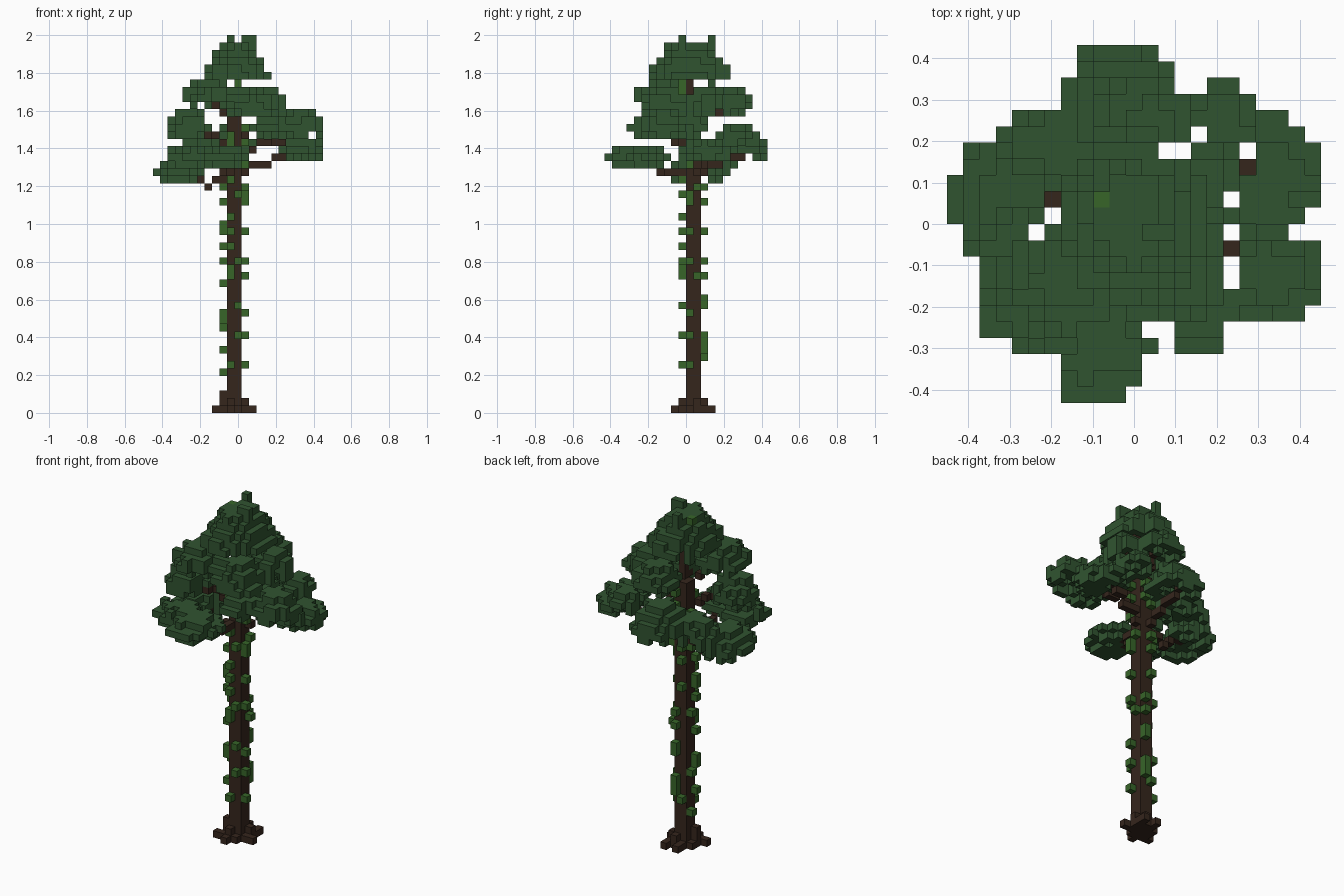
import bpy
import bmesh
import random
from mathutils import Vector

random.seed(7)
V = 2 / 51  # edge of one cube

if "Cube" in bpy.data.objects:
    bpy.data.objects.remove(bpy.data.objects["Cube"], do_unlink=True)


def material(name, rgb):
    m = bpy.data.materials.new(name)
    m.use_nodes = True
    m.diffuse_color = (*rgb, 1)
    bsdf = m.node_tree.nodes["Principled BSDF"]
    bsdf.inputs["Base Color"].default_value = (*rgb, 1)
    bsdf.inputs["Roughness"].default_value = 0.9
    return m


BARK = material("dark brown bark", (0.036, 0.019, 0.012))
LEAF = material("dark green leaf", (0.03, 0.088, 0.03))
VINE = material("bright green vine", (0.038, 0.13, 0.022))

filled = set()   # every occupied cell
parts = []       # (name, material, cells)


def add_part(name, mat, cells):
    own = set(cells) - filled
    filled.update(own)
    parts.append((name, mat, own))


def box(x0, x1, y0, y1, z0, z1):
    return {(x, y, z) for x in range(x0, x1 + 1)
            for y in range(y0, y1 + 1) for z in range(z0, z1 + 1)}


def line(points):
    cells = set()
    for a, b in zip(points, points[1:]):
        a, b = Vector(a), Vector(b)
        n = max(1, int(max(abs(c) for c in b - a)))
        cells |= {tuple(round(c) for c in a.lerp(b, i / n)) for i in range(n + 1)}
    return cells


# Columns left open between the leaf clumps
GAPS = {(-5, 1), (-5, 0), (-6, -1), (4, 5), (2, 4), (3, 4),
        (7, 4), (7, 3), (6, 1), (6, -2), (6, -3), (6, -4)}


def clump(cx, cy, z0, z1, rx, ry):
    """Ragged umbrella of cubes, hollow underneath."""
    cells = set()
    for x in range(-11, 12):
        for y in range(-11, 11):
            d = (((x - cx) / rx) ** 2 + ((y + 0.5 - cy) / ry) ** 2) ** 0.5
            if (x, y) in GAPS or d > 1 + random.uniform(-0.08, 0.08):
                continue
            rise = (z1 - z0 - 1) * 1.8 * (1 - d) + random.uniform(-0.5, 0.4)
            top = min(z1, z0 + 1 + max(0, round(rise)))
            low = z0 + 1 if d > 0.85 else max(z0, top - random.choice((1, 2, 2)))
            cells |= {(x, y, z) for z in range(low, top + 1)}
    return cells


# Trunk, narrowing to a single column inside the crown
add_part("trunk", BARK, box(-1, 0, 0, 1, 0, 39) | box(0, 0, 0, 0, 40, 46))

# Flared roots with uneven tips
roots = box(-2, 1, 0, 1, 0, 0) | box(-1, 0, -1, 2, 0, 0)
roots |= box(-2, -2, 0, 0, 1, 2) | box(1, 1, 1, 1, 1, 1)
roots |= box(-1, -1, -1, -1, 1, 1) | box(0, 0, 2, 2, 1, 1)
roots |= {(-2, -1, 0), (-3, -1, 0), (-1, -2, 0), (2, 0, 0),
          (1, 2, 0), (1, 3, 0), (-1, 3, 0)}
add_part("roots", BARK, roots)

# Branches reaching to the leaf clumps
branches = {
    "low_right_branch": [(-1, 1, 31), (-3, 1, 31), (-4, 1, 30), (-5, 1, 31), (-7, 1, 32)],
    "low_front_branch": [(-1, 0, 32), (-1, -3, 32), (-3, -6, 33)],
    "low_back_branch": [(-1, 1, 32), (-1, 4, 33), (-1, 8, 35)],
    "low_left_branch": [(0, 1, 32), (3, 2, 33), (6, 3, 34), (7, 3, 35), (9, 4, 35)],
    "mid_right_branch": [(-1, 0, 36), (-4, -2, 37), (-6, -2, 38)],
    "mid_left_branch": [(0, 0, 34), (4, -1, 36), (6, -2, 36), (8, -3, 38)],
    "mid_front_branch": [(0, 0, 37), (4, -3, 38)],
    "high_left_branch": [(0, 1, 39), (4, 2, 41)],
    "high_back_branch": [(0, 1, 39), (1, 5, 41)],
    "high_right_branch": [(-1, 0, 39), (-4, -3, 42)],
    "high_front_branch": [(0, 0, 39), (1, -3, 41)],
}
for name, path in branches.items():
    add_part(name, BARK, line(path))

# Climbing vines: heights on each face of the trunk
vines = {
    "vine_right": (-2, None, (5, 8, 11, 12, 13, 17, 20, 22, 24, 25, 28, 30, 35)),
    "vine_left": (1, None, (6, 10, 13, 18, 20, 24, 28, 29, 30, 33, 36, 38)),
    "vine_front": (None, -1, (6, 10, 14, 18, 19, 20, 22, 24, 26, 29, 31, 36, 37)),
    "vine_back": (None, 2, (7, 8, 9, 10, 14, 15, 18, 20, 24, 28, 30, 35, 36, 38)),
    "vine_upper": (0, -1, (43, 44)),
    "vine_tip": (-2, 1, (49,)),
}
for name, (x, y, heights) in vines.items():
    cells = {(random.choice((-1, 0)) if x is None else x,
              random.choice((0, 1)) if y is None else y, z) for z in heights}
    add_part(name, VINE, cells)

# Leaf clumps: centre x, centre y, bottom, top, radius x, radius y (in cubes)
clumps = {
    "crown_leaves": (-0.2, 0.5, 44, 49, 4.4, 5.6),
    "high_left_leaves": (4, 2.6, 40, 43, 2.8, 2.7),
    "high_back_leaves": (0.7, 6, 40, 43, 3.2, 3.2),
    "high_right_leaves": (-4, -3.2, 41, 44, 3.5, 3.6),
    "high_front_leaves": (1.8, -2.8, 40, 43, 3.1, 3.6),
    "mid_inner_leaves": (4.2, 0.8, 37, 40, 2.2, 2),
    "mid_front_leaves": (4.2, -3.5, 37, 40, 2.2, 4.4),
    "mid_right_leaves": (-6.8, -2.2, 37, 40, 2.9, 3.2),
    "mid_left_leaves": (8.5, -3.3, 37, 40, 3.2, 2.9),
    "mid_back_leaves": (5.3, 6.3, 36, 38, 2.3, 2.3),
    "low_left_leaves": (8.6, 2.9, 34, 36, 3, 3.9),
    "low_back_leaves": (-1, 7.5, 34, 38, 3.6, 3.8),
    "low_right_leaves": (-8, 1.5, 31, 34, 3.4, 4.2),
    "low_back_right_leaves": (-5, 4.8, 33, 36, 3.6, 2.7),
    "low_front_right_leaves": (-6, -5, 33, 35, 3.3, 2.9),
    "low_front_leaves": (-2.1, -7, 33, 35, 3.2, 4),
}
for name, spec in clumps.items():
    add_part(name, LEAF, clump(*spec))
add_part("crown_tufts", LEAF, box(1, 2, -1, -1, 49, 50) | box(-1, -1, 3, 3, 48, 50))

# Outer faces of the cubes, one mesh per part
AXES = [Vector((1, 0, 0)), Vector((0, 1, 0)), Vector((0, 0, 1))]


def build(name, mat, cells):
    bm = bmesh.new()
    corners = {}

    def corner(p):
        key = tuple(round(c * 2) for c in p)
        if key not in corners:
            corners[key] = bm.verts.new((p.x * V, (p.y + 0.5) * V, (p.z + 0.5) * V))
        return corners[key]

    for cell in sorted(cells):
        for i in range(3):
            for sign in (-1, 1):
                n = AXES[i] * sign
                if tuple(int(c) for c in Vector(cell) + n) in filled:
                    continue
                u, w = AXES[(i + 1) % 3], AXES[(i + 2) % 3] * sign
                mid = Vector(cell) + n / 2
                quad = [mid + (u * a + w * b) / 2
                        for a, b in ((-1, -1), (1, -1), (1, 1), (-1, 1))]
                bm.faces.new([corner(p) for p in quad])
    mesh = bpy.data.meshes.new(name)
    bm.to_mesh(mesh)
    bm.free()
    mesh.materials.append(mat)
    bpy.context.collection.objects.link(bpy.data.objects.new(name, mesh))


for part in parts:
    if part[2]:
        build(*part)
